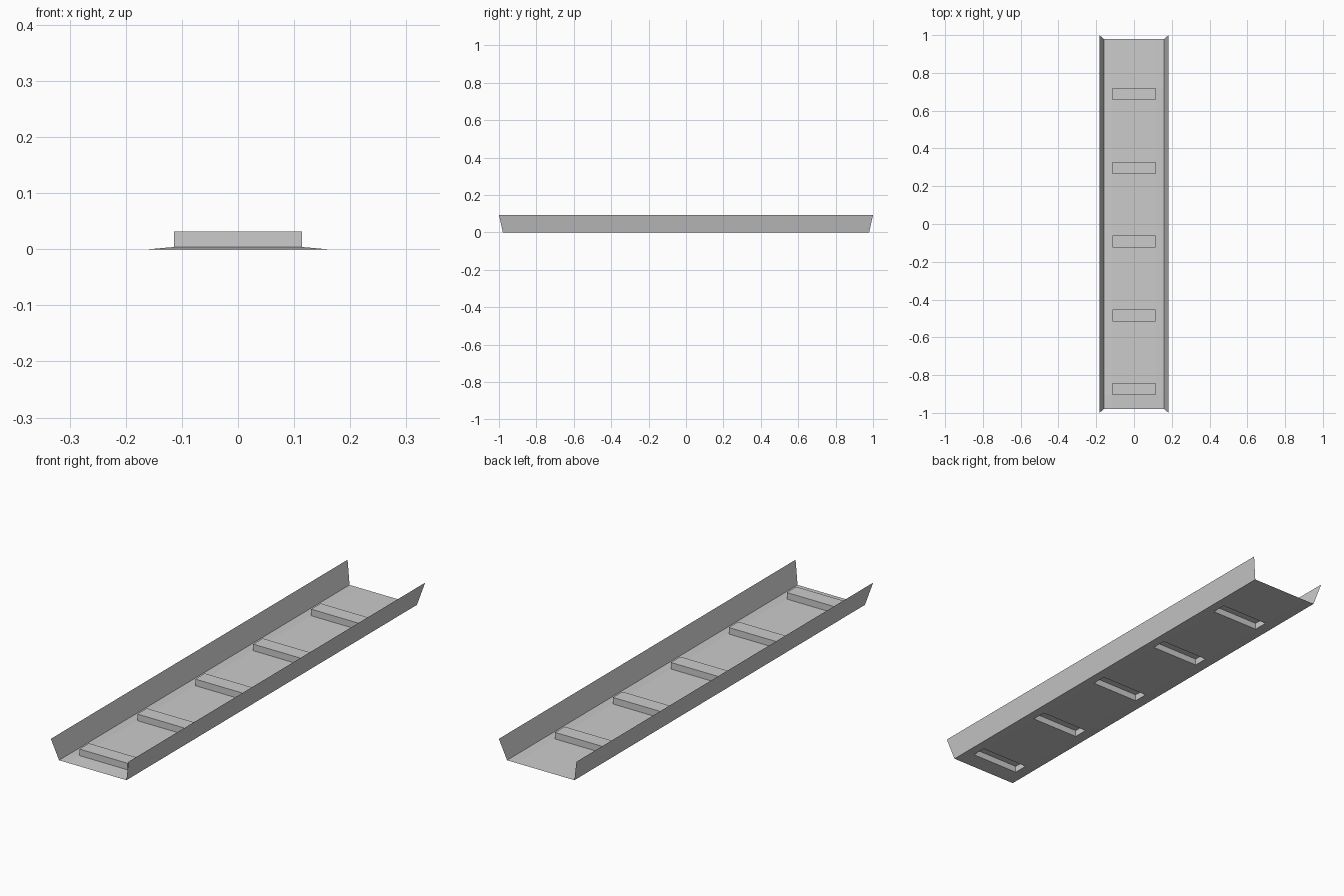
import bpy, bmesh

if "Cube" in bpy.data.objects:
    bpy.data.objects.remove(bpy.data.objects["Cube"])

FLOOR_X, FLOOR_Y = 0.159, 0.979      # half size of the floor
RIM_X, RIM_Y, RIM_Z = 0.183, 1.0, 0.093
STEP_X, STEP_HALF, STEP_Z = 0.114, 0.032, 0.032
BASE_Z = 0.004                       # floor rises slightly around the steps
STEP_CENTRES = [-0.874 + 0.3905 * i for i in range(5)]


def finish(bm, name):
    mesh = bpy.data.meshes.new(name)
    bm.to_mesh(mesh)
    bm.free()
    obj = bpy.data.objects.new(name, mesh)
    bpy.context.collection.objects.link(obj)
    return obj


# Floor sheet with hollow steps pressed upwards
xs = [-FLOOR_X, -STEP_X, STEP_X, FLOOR_X]
ys = [-FLOOR_Y] + [c + s * STEP_HALF for c in STEP_CENTRES for s in (-1, 1)] + [FLOOR_Y]
bm = bmesh.new()
grid = [[bm.verts.new((x, y, BASE_Z if abs(x) < FLOOR_X and abs(y) < FLOOR_Y else 0))
         for x in xs] for y in ys]
steps = []
for j in range(len(ys) - 1):
    for i in range(len(xs) - 1):
        face = bm.faces.new((grid[j][i], grid[j][i + 1], grid[j + 1][i + 1], grid[j + 1][i]))
        if i == 1 and j % 2 == 1:
            steps.append(face)
raised = bmesh.ops.extrude_face_region(bm, geom=steps)["geom"]
for v in raised:
    if isinstance(v, bmesh.types.BMVert):
        v.co.z = STEP_Z
# Remove the covers under the steps so they stay open from below
leftover = [f for f in bm.faces if len(f.verts) == 4
            and all(abs(v.co.z - BASE_Z) < 1e-5 for v in f.verts)
            and any(abs(f.calc_center_median().y - c) < 0.01 for c in STEP_CENTRES)
            and abs(f.calc_center_median().x) < 0.01]
if leftover:
    bmesh.ops.delete(bm, geom=leftover, context="FACES_ONLY")
finish(bm, "floor_with_steps")

# Outward leaning side walls
for side, name in ((-1, "left_wall"), (1, "right_wall")):
    bm = bmesh.new()
    corners = [(side * FLOOR_X, -FLOOR_Y, 0), (side * RIM_X, -RIM_Y, RIM_Z),
               (side * RIM_X, RIM_Y, RIM_Z), (side * FLOOR_X, FLOOR_Y, 0)]
    if side < 0:
        corners.reverse()
    bm.faces.new([bm.verts.new(c) for c in corners])
    finish(bm, name)
